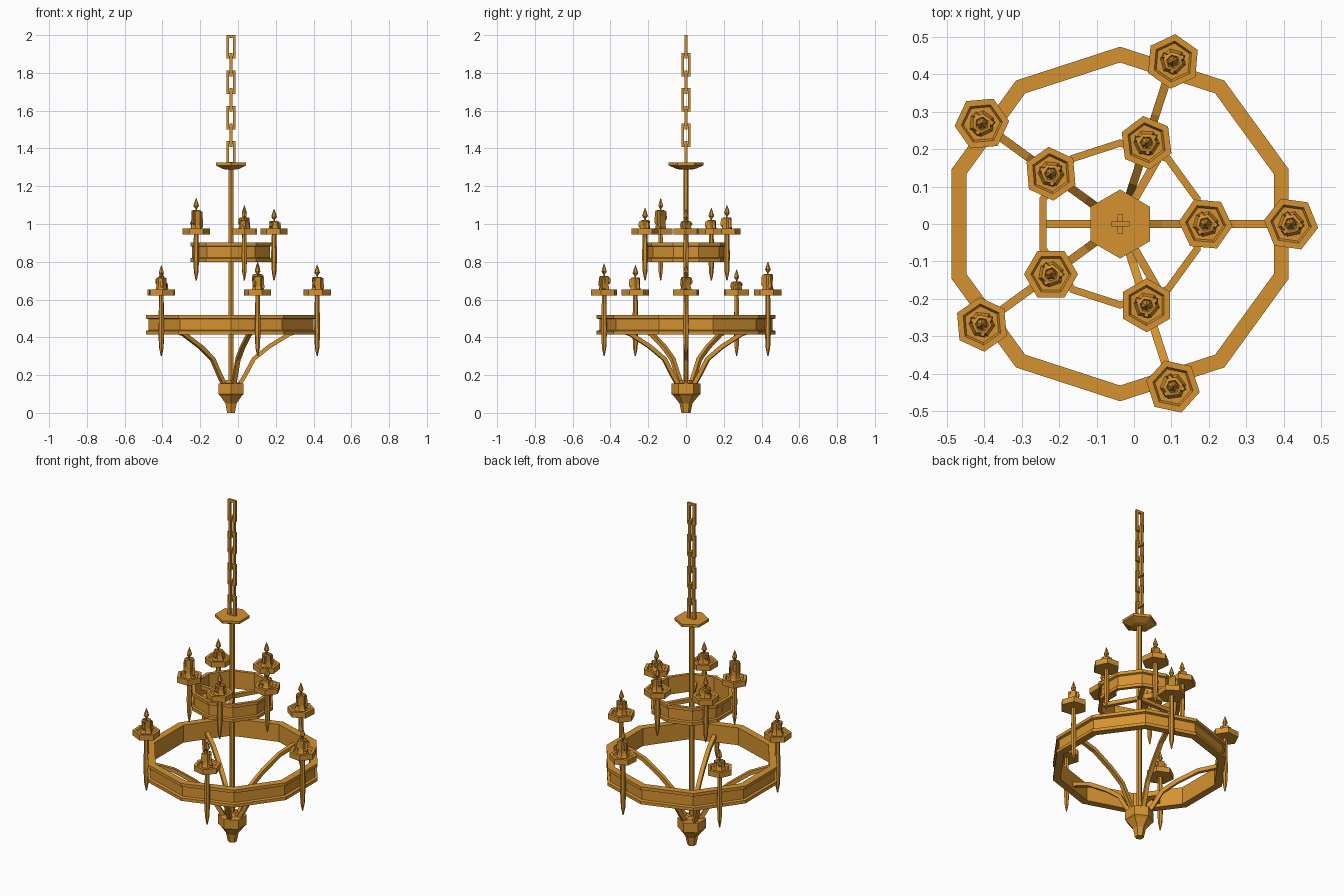
import bpy, bmesh, math
from mathutils import Matrix, Vector

cube = bpy.data.objects.get("Cube")
if cube:
    bpy.data.objects.remove(cube, do_unlink=True)

COLOUR = (0.66, 0.29, 0.03, 1)
brass = bpy.data.materials.new("warm brass")
brass.use_nodes = True
brass.diffuse_color = COLOUR
brass.node_tree.nodes["Principled BSDF"].inputs["Base Color"].default_value = COLOUR
CX = -0.037  # axis of the pole


def finish(name, bm):
    bmesh.ops.recalc_face_normals(bm, faces=bm.faces)
    mesh = bpy.data.meshes.new(name)
    bm.to_mesh(mesh)
    bm.free()
    mesh.materials.append(brass)
    obj = bpy.data.objects.new(name, mesh)
    bpy.context.collection.objects.link(obj)
    return obj


def lathe(bm, profile, sides=6, phase=0, at=(0, 0, 0), closed=False):
    """Sweep (radius, z) points around z; caps the ends unless the profile is closed."""
    rows = []
    for r, z in profile:
        row = []
        for i in range(sides):
            a = math.radians(phase) + math.tau * i / sides
            row.append(bm.verts.new((at[0] + r * math.cos(a), at[1] + r * math.sin(a), at[2] + z)))
        rows.append(row)
    pairs = list(zip(rows, rows[1:])) + ([(rows[-1], rows[0])] if closed else [])
    for low, high in pairs:
        for i in range(sides):
            j = (i + 1) % sides
            bm.faces.new((low[i], low[j], high[j], high[i]))
    if not closed:
        bm.faces.new(rows[0])
        bm.faces.new(rows[-1])


def turned(name, profile, **options):
    bm = bmesh.new()
    lathe(bm, profile, **options)
    return finish(name, bm)


def box(bm, centre, size):
    bmesh.ops.create_cube(bm, size=1, matrix=Matrix.Translation(centre) @ Matrix.Diagonal((*size, 1)))


def arm(name, path, angle, half):
    """Square bar following (radius, z) points at one angle around the pole."""
    bm = bmesh.new()
    out = Vector((math.cos(angle), math.sin(angle), 0))
    side = Vector((-out.y, out.x, 0))
    pts = [Vector((CX, 0, z)) + out * r for r, z in path]
    rows = []
    for i, p in enumerate(pts):
        run = (pts[min(i + 1, len(pts) - 1)] - pts[max(i - 1, 0)]).normalized()
        up = run.cross(side)
        rows.append([bm.verts.new(p + (side * s + up * u) * half)
                     for s, u in ((-1, -1), (1, -1), (1, 1), (-1, 1))])
    for a, b in zip(rows, rows[1:]):
        for i in range(4):
            j = (i + 1) % 4
            bm.faces.new((a[i], a[j], b[j], b[i]))
    bm.faces.new(rows[0])
    bm.faces.new(rows[-1])
    finish(name, bm)


# Central pole, canopy and bottom finial
axis = (CX, 0, 0)
turned("pole", [(0.014, 0.15), (0.014, 1.31)], phase=30, at=axis)
turned("canopy", [(0.03, 1.288), (0.05, 1.292), (0.092, 1.31), (0.092, 1.325)], phase=30, at=axis)
turned("finial", [(0.024, 0), (0.034, 0.05), (0.066, 0.09), (0.077, 0.1), (0.077, 0.155),
                  (0.04, 0.158), (0.03, 0.175)], phase=30, at=axis)

# Hanging chain with alternating links
LINKS, PITCH, LONG, WIDE, THICK = 7, 0.0935, 0.125, 0.05, 0.014
for k in range(LINKS):
    bm = bmesh.new()
    z = 2 - LONG / 2 - k * PITCH
    for s in (-1, 1):
        box(bm, (s * (WIDE - THICK) / 2, 0, 0), (THICK, THICK, LONG))
        box(bm, (0, 0, s * (LONG - THICK) / 2), (WIDE - 2 * THICK, THICK, THICK))
    turn = Matrix.Rotation(math.pi / 2 * (k % 2), 4, "Z")
    bm.transform(Matrix.Translation((CX, 0, z)) @ turn)
    finish("chain_link", bm)


# Ten-sided hoops with a lip along the top and bottom
def hoop(name, radius, width, lip, z):
    inner, web = radius - width, radius - lip
    turned(name, [(inner, z), (radius, z), (radius, z + 0.018), (web, z + 0.022),
                  (web, z + 0.08), (radius, z + 0.084), (radius, z + 0.102), (inner, z + 0.102)],
           sides=10, phase=18, at=axis, closed=True)


hoop("lower_hoop", 0.473, 0.042, 0.014, 0.416)
hoop("upper_hoop", 0.226, 0.02, 0.01, 0.8)

# Curved arms below, straight spokes above
for k in range(5):
    arm("lower_arm", [(0.045, 0.15), (0.075, 0.2), (0.12, 0.285), (0.2, 0.35), (0.31, 0.418), (0.435, 0.455)],
        math.tau * k / 5, 0.011)
for k in range(3):
    arm("upper_spoke", [(0, 0.85), (0.207, 0.85)], math.radians(60 + 120 * k), 0.011)


# Candle holders: spike, tray, candle with wax runs, flame
def candle_holder(tier, angle, radius, tray_z, tray_r, spike_z, phase, top):
    x, y = CX + radius * math.cos(angle), radius * math.sin(angle)
    at = (x, y, 0)
    turned(tier + "_spike", [(0.003, spike_z), (0.012, spike_z + 0.045), (0.016, spike_z + 0.13),
                             (0.012, tray_z + 0.005)], phase=phase, at=at)
    turned(tier + "_tray", [(0.02, tray_z), (tray_r, tray_z), (tray_r, tray_z + 0.032),
                            (tray_r - 0.018, tray_z + 0.032), (tray_r - 0.024, tray_z + 0.022),
                            (0.02, tray_z + 0.022)], phase=phase, at=at)
    base, rim = tray_z + 0.02, top - 0.068
    bm = bmesh.new()
    lathe(bm, [(0.036, base), (0.03, base + 0.012), (0.026, base + 0.03), (0.027, rim),
               (0.018, rim + 0.003), (0.012, rim - 0.006)], phase=phase + 20, at=at)
    for i, drop in enumerate((0.9, 0.5, 0.7)):
        a = math.radians(phase + 120 * i)
        spot = (x + 0.026 * math.cos(a), y + 0.026 * math.sin(a), 0)
        low = rim - (rim - base) * drop
        lathe(bm, [(0.003, low), (0.011, low + 0.012), (0.007, rim - 0.004)],
              sides=4, phase=phase, at=spot)
    finish(tier + "_candle", bm)
    turned(tier + "_flame", [(0.004, rim - 0.006), (0.004, rim + 0.01), (0.015, rim + 0.026),
                             (0.009, rim + 0.046), (0.001, top)], phase=phase, at=at)


LOWER = [(-8, 0.785), (25, 0.80), (5, 0.76), (35, 0.782), (-12, 0.79)]
UPPER = [(-5, 1.08), (37, 1.10), (35, 1.085), (0, 1.138), (30, 1.085)]
for k in range(5):
    a = math.tau * k / 5
    candle_holder("lower", a, 0.456, 0.622, 0.073, 0.3, *LOWER[k])
    candle_holder("upper", a, 0.228, 0.944, 0.072, 0.7, *UPPER[k])
